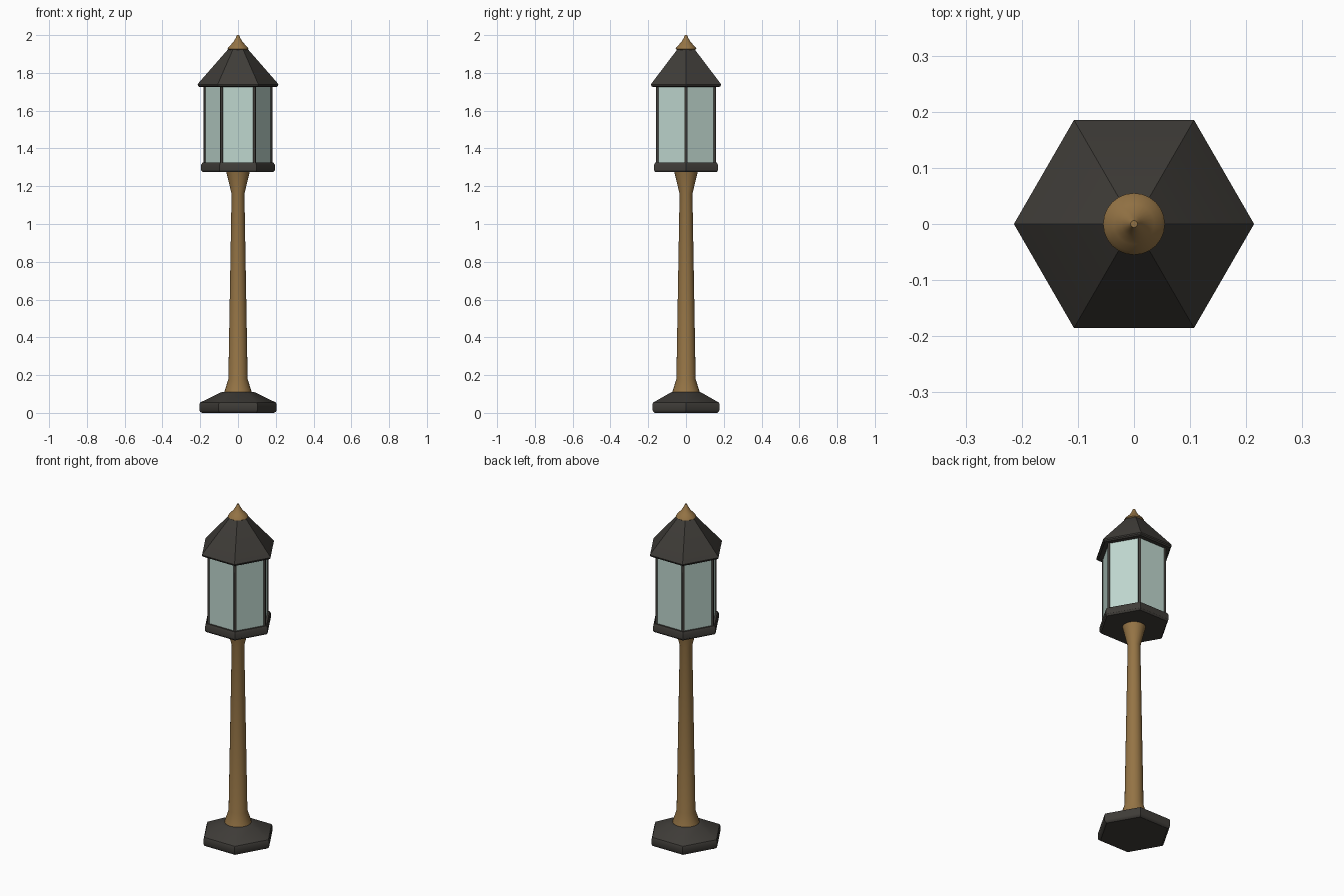
import bpy, math

if "Cube" in bpy.data.objects:
    bpy.data.objects.remove(bpy.data.objects["Cube"])


def material(name, rgb):
    m = bpy.data.materials.new(name)
    m.diffuse_color = (*rgb, 1)
    m.use_nodes = True
    m.node_tree.nodes["Principled BSDF"].inputs["Base Color"].default_value = m.diffuse_color
    return m


IRON = material("dark_iron", (0.05, 0.046, 0.04))
WOOD = material("bronze", (0.30, 0.175, 0.06))
GLASS = material("pale_glass", (0.52, 0.68, 0.62))


def lathe(name, profile, sides, mat, centre=(0, 0), angle=30):
    """Spin a (radius, height) profile into a closed solid with n sides."""
    verts = [(centre[0] + r * math.cos(2 * math.pi * i / sides),
              centre[1] + r * math.sin(2 * math.pi * i / sides), z)
             for r, z in profile for i in range(sides)]
    faces = [(k * sides + i, k * sides + (i + 1) % sides,
              (k + 1) * sides + (i + 1) % sides, (k + 1) * sides + i)
             for k in range(len(profile) - 1) for i in range(sides)]
    faces.append(tuple(reversed(range(sides))))
    faces.append(tuple(range(len(verts) - sides, len(verts))))
    me = bpy.data.meshes.new(name)
    me.from_pydata(verts, [], faces)
    me.materials.append(mat)
    ob = bpy.data.objects.new(name, me)
    bpy.context.collection.objects.link(ob)
    bpy.ops.object.select_all(action='DESELECT')
    ob.select_set(True)
    bpy.context.view_layer.objects.active = ob
    bpy.ops.object.shade_smooth_by_angle(angle=math.radians(angle))
    return ob


# Hexagonal foot with softened rim and sloping top
lathe("base", [(0.19, 0), (0.2, 0.006), (0.205, 0.015), (0.205, 0.045),
               (0.2, 0.055), (0.095, 0.107), (0.085, 0.11)], 6, IRON)

# Tapered round post with flares at both ends
lathe("post", [(0.074, 0.105), (0.051, 0.18), (0.034, 1.16), (0.063, 1.28)],
      24, WOOD)

# Hexagonal lantern tray
lathe("lantern_tray", [(0.188, 1.275), (0.195, 1.284), (0.195, 1.313),
                       (0.188, 1.325)], 6, IRON)

# Glass body
lathe("glass", [(0.176, 1.32), (0.176, 1.735)], 6, GLASS)

# Corner bars
for i in range(6):
    a = math.radians(60 * i)
    lathe(f"corner_bar_{i + 1}", [(0.008, 1.32), (0.008, 1.735)], 8, IRON,
          (0.174 * math.cos(a), 0.174 * math.sin(a)), 50)

# Hexagonal roof with thin eave
lathe("roof", [(0.203, 1.725), (0.212, 1.731), (0.214, 1.738),
               (0.21, 1.745), (0.035, 1.945)], 6, IRON)

# Pointed finial cap
lathe("finial", [(0.045, 1.92), (0.055, 1.927), (0.049, 1.938),
                 (0.036, 1.951), (0.023, 1.966), (0.013, 1.983),
                 (0.006, 2.0)], 24, WOOD)
